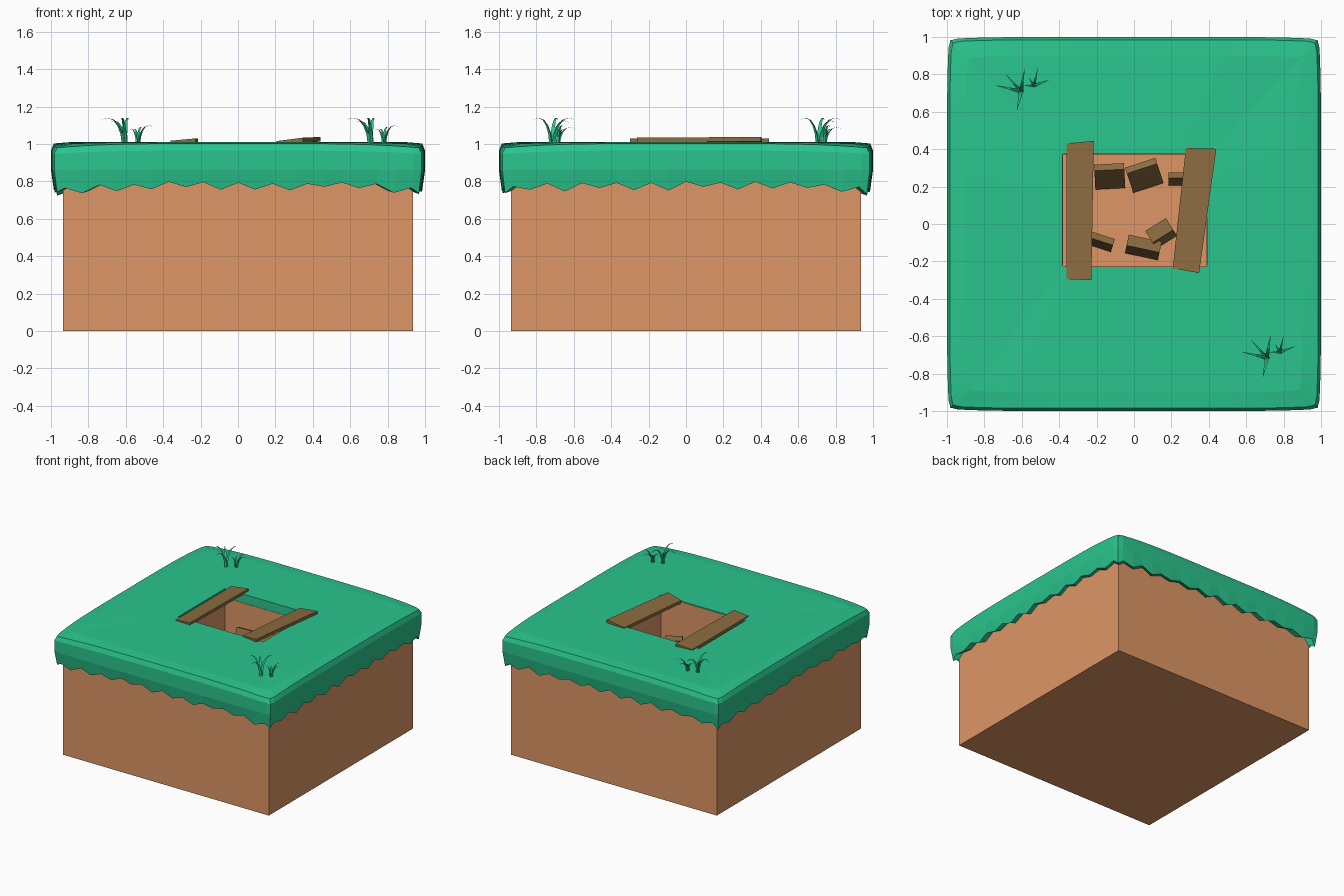
import bpy, bmesh, math, random
from mathutils import Vector, Matrix, Euler

if "Cube" in bpy.data.objects:
    bpy.data.objects.remove(bpy.data.objects["Cube"])

random.seed(4)


def material(name, rgb):
    m = bpy.data.materials.new(name)
    m.diffuse_color = (*rgb, 1)
    m.use_nodes = True
    m.node_tree.nodes["Principled BSDF"].inputs["Base Color"].default_value = m.diffuse_color
    return m


GRASS = material("grass_green", (0.023, 0.56, 0.27))
DIRT = material("dirt_orange", (0.72, 0.305, 0.133))
WOOD = material("wood_brown", (0.26, 0.15, 0.051))


def finish(name, bm, mat):
    bmesh.ops.remove_doubles(bm, verts=bm.verts, dist=1e-4)
    bmesh.ops.recalc_face_normals(bm, faces=bm.faces)
    me = bpy.data.meshes.new(name)
    bm.to_mesh(me)
    bm.free()
    me.materials.append(mat)
    ob = bpy.data.objects.new(name, me)
    bpy.context.collection.objects.link(ob)
    return ob


def loft(bm, rings):
    """Join equal-length closed rings of points with quads."""
    vs = [[bm.verts.new(p) for p in r] for r in rings]
    n = len(vs[0])
    for a, b in zip(vs, vs[1:]):
        for i in range(n):
            j = (i + 1) % n
            bm.faces.new((a[i], a[j], b[j], b[i]))
    return vs


def rect(x0, x1, y0, y1, z_front, z_back):
    return [(x0, y0, z_front), (x1, y0, z_front), (x1, y1, z_back), (x0, y1, z_back)]


# Dirt block with a rectangular pit
E, FLOOR = 0.935, 0.5
PIT = (-0.38, 0.388, -0.228, 0.372)
bm = bmesh.new()
v = loft(bm, [rect(-E, E, -E, E, 0, 0), rect(-E, E, -E, E, 0.9, 0.9),
              rect(*PIT, 1.005, 0.94), rect(*PIT, FLOOR, FLOOR)])
bm.faces.new(v[0])
bm.faces.new(v[-1])
finish("dirt_block", bm, DIRT)

# Grass cap: outline walked side by side with softened corners
N = 20
outline = []
for k in range(4):
    rot = Matrix.Rotation(k * math.pi / 2, 2)
    for i in range(N + 1):
        t = -0.94 + 1.88 * i / N
        outline.append(rot @ Vector((t, -1 + 0.012 * abs(t) ** 6)))
    outline.append(rot @ Vector((0.982, -0.982)))


def cornerness(p):
    return min(abs(p.x), abs(p.y)) ** 4


def ring(scale, zfun):
    return [(p.x * scale, p.y * scale, zfun(i, p)) for i, p in enumerate(outline)]


def hole(z):
    def clamp(c):
        return max(-1, min(1, c / 0.94))
    return [(0.004 + 0.387 * clamp(p.x), 0.072 + 0.303 * clamp(p.y), z) for p in outline]


# Jagged hem: alternate high and low points, lower near the corners
hem = []
for i, p in enumerate(outline):
    low = random.uniform(0.75, 0.775) if i % 2 else random.uniform(0.785, 0.80)
    hem.append(low - 0.03 * cornerness(p))

bm = bmesh.new()
loft(bm, [hole(0.93), hole(1.012),
          ring(0.90, lambda i, p: 1.010 - 0.008 * cornerness(p)),
          ring(0.985, lambda i, p: 1.003 - 0.025 * cornerness(p)),
          ring(1.0, lambda i, p: 0.965 - 0.02 * cornerness(p)),
          ring(1.0, lambda i, p: 0.86),
          ring(0.985, lambda i, p: hem[i]),
          ring(0.94, lambda i, p: hem[i] + 0.015),
          ring(0.936, lambda i, p: 0.89)])
cap = finish("grass_cap", bm, GRASS)


# Planks lying over the pit: four top corners extruded down
def plank(name, corners, thick=0.024):
    bm = bmesh.new()
    v = loft(bm, [[(x, y, z - thick) for x, y, z in corners], corners])
    bm.faces.new(v[0])
    bm.faces.new(v[1])
    finish(name, bm, WOOD)


plank("left_plank", [(-0.36, -0.295, 1.018), (-0.228, -0.30, 1.03),
                     (-0.215, 0.445, 1.03), (-0.36, 0.43, 1.018)])
plank("right_plank", [(0.207, -0.237, 1.016), (0.348, -0.262, 1.034),
                      (0.44, 0.402, 1.038), (0.277, 0.406, 1.018)])

# Broken boards leaning inside the pit: x, y, width, thickness, height, lean, yaw
boards = [(-0.13, 0.255, 0.16, 0.035, 0.28, 21, 3),
          (0.055, 0.26, 0.17, 0.035, 0.29, 22, 18),
          (0.25, 0.24, 0.13, 0.03, 0.25, 9, 0),
          (-0.175, -0.095, 0.13, 0.035, 0.24, 9, -18),
          (0.05, -0.125, 0.18, 0.06, 0.24, 10, -12),
          (0.145, -0.05, 0.13, 0.075, 0.30, 7, 32)]
for k, (x, y, w, t, h, lean, yaw) in enumerate(boards):
    bm = bmesh.new()
    m = (Matrix.Translation((x, y, FLOOR + h / 2))
         @ Euler((math.radians(-lean), 0, math.radians(yaw))).to_matrix().to_4x4()
         @ Matrix.Diagonal((w, t, h, 1)))
    bmesh.ops.create_cube(bm, size=1, matrix=m)
    finish(f"broken_board_{k + 1}", bm, WOOD)


# Grass tufts: tapered three-sided blades bending outward
def blade(bm, base, tip, height, width):
    out = Vector((tip[0] - base[0], tip[1] - base[1], 0))
    side = Vector((-out.y, out.x, 0)).normalized()
    d = out.normalized()
    rings = []
    for i in range(6):
        s = i / 5
        c = Vector((*base, 1.0)) + out * s ** 1.6
        c.z += height * math.sin(s * 1.95)
        r = width * (1 - 0.92 * s)
        rings.append([c + side * r, c - side * r, c + d * r * 1.2])
    v = loft(bm, rings)
    bm.faces.new(v[-1])
    bm.faces.new(v[0])


# base, tip offset, height, width
blades = [((0, 0), (-0.13, 0.03), 0.14, 0.014), ((0, 0), (-0.08, 0.09), 0.125, 0.012),
          ((0, 0), (0.02, 0.12), 0.14, 0.014), ((0, 0), (-0.02, -0.10), 0.14, 0.014),
          ((0.07, 0.03), (0.15, 0.06), 0.10, 0.011), ((0.07, 0.03), (0.09, 0.12), 0.09, 0.010),
          ((0.07, 0.03), (0.02, 0.03), 0.08, 0.010), ((0.07, 0.03), (0.045, 0.07), 0.08, 0.010)]
for name, cx, cy in (("back_left_grass_tuft", -0.605, 0.71), ("front_right_grass_tuft", 0.71, -0.715)):
    bm = bmesh.new()
    for (bx, by), (tx, ty), h, w in blades:
        blade(bm, (cx + bx, cy + by), (cx + tx, cy + ty), h, w)
    finish(name, bm, GRASS)
